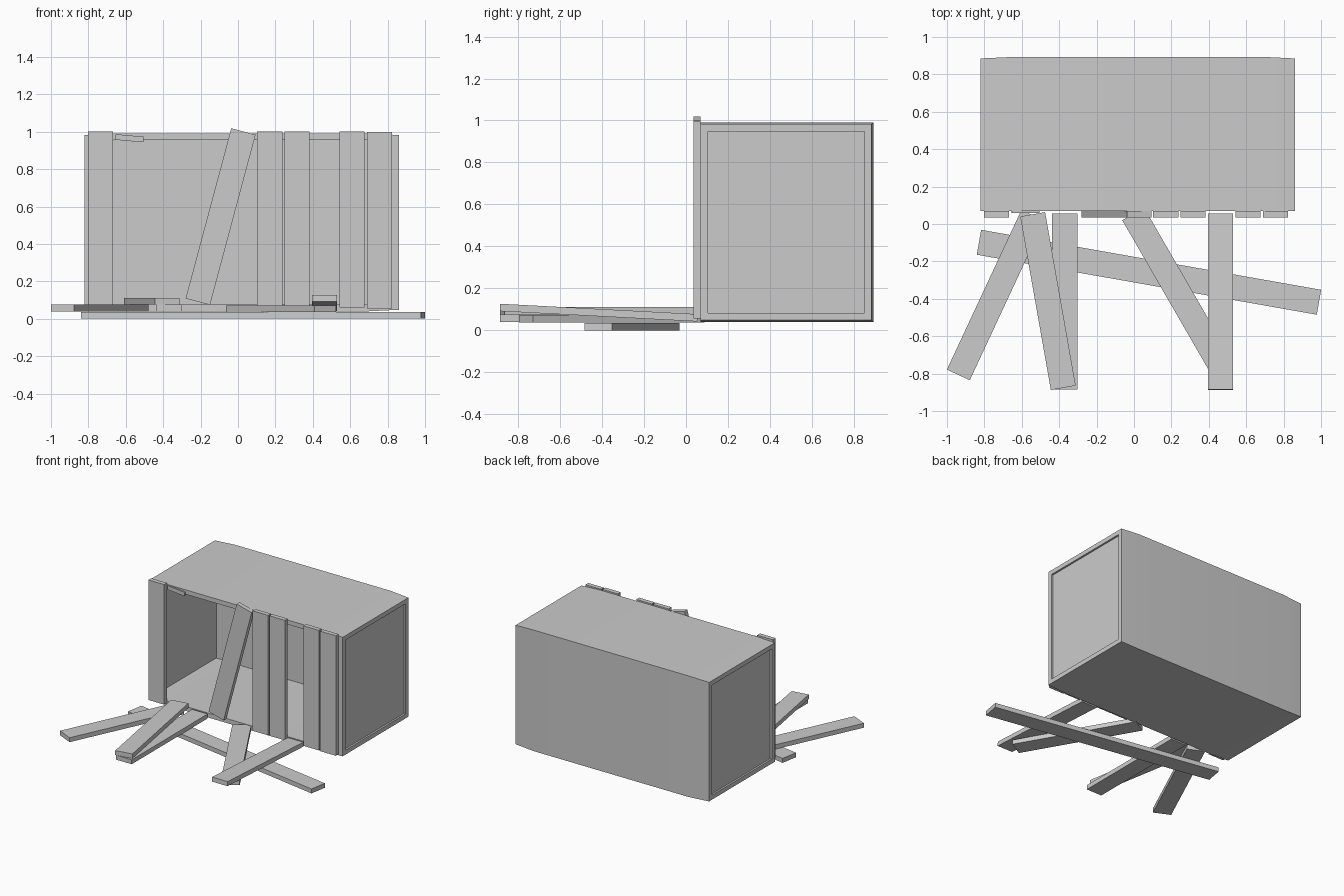
import bpy, bmesh
from math import radians

if "Cube" in bpy.data.objects:
    bpy.data.objects.remove(bpy.data.objects["Cube"])

T = 0.035          # board thickness
W, L = 0.135, 0.942  # plank width and length


def box(name, center, size, rot=(0, 0, 0)):
    bm = bmesh.new()
    bmesh.ops.create_cube(bm, size=1)
    bmesh.ops.scale(bm, vec=size, verts=bm.verts)
    me = bpy.data.meshes.new(name)
    bm.to_mesh(me)
    bm.free()
    ob = bpy.data.objects.new(name, me)
    ob.location = center
    ob.rotation_euler = [radians(a) for a in rot]
    bpy.context.collection.objects.link(ob)
    return ob


# Crate body: C-shaped section (floor, back, roof) lofted along x, bowed slightly
def section(x, back, low, high):
    f = 0.07
    return [(x, f, low), (x, back, low), (x, back, high), (x, f, high),
            (x, f, high - T), (x, back - T, high - T),
            (x, back - T, low + T), (x, f, low + T)]


bm = bmesh.new()
rings = [[bm.verts.new(p) for p in section(*s)] for s in (
    (-0.82, 0.885, 0.048, 0.982), (-0.65, 0.893, 0.04, 0.99),
    (0.70, 0.893, 0.04, 0.99), (0.86, 0.885, 0.048, 0.982))]
for a, b in zip(rings, rings[1:]):
    for i in range(8):
        j = (i + 1) % 8
        bm.faces.new((a[i], a[j], b[j], b[i]))
bm.faces.new(rings[0])
bm.faces.new(rings[-1])
bmesh.ops.recalc_face_normals(bm, faces=bm.faces)
me = bpy.data.meshes.new("crate_body")
bm.to_mesh(me)
bm.free()
body = bpy.data.objects.new("crate_body", me)
bpy.context.collection.objects.link(body)
bpy.context.view_layer.objects.active = body
body.select_set(True)
bpy.ops.object.shade_smooth_by_angle(angle=radians(30))

# Recessed end panels and the front corner posts
for side, x, s in (("left", -0.82, 1), ("right", 0.86, -1)):
    box(side + "_end_panel", (x + s * 0.025, 0.475, 0.515), (0.02, 0.76, 0.88))
    box(side + "_front_post", (x + s * 0.06, 0.07 + T / 2, 0.515), (0.12, T, 0.925))

# Splinter left under the roof edge
box("roof_splinter", (-0.58, 0.065, 0.965), (0.15, 0.012, 0.03), (0, 5, 0))

# Upright front planks
for i, (x, z) in enumerate(((-0.735, 0.53), (0.17, 0.53), (0.315, 0.53),
                            (0.61, 0.53), (0.757, 0.527))):
    box(f"front_plank_{i + 1}", (x, 0.0525, z), (W, T, L))
box("leaning_plank", (-0.093, 0.0525, 0.546), (W, T, L), (0, 15, 0))

# Fallen planks: long one on the ground, the rest resting across it
box("long_fallen_plank", (0.08, -0.258, T / 2), (1.846, W, T), (0, 0, -10))
fallen = (((-0.74, -0.38, 0.0575), (0, 0, -25)),
          ((-0.37, -0.415, 0.0575), (0, 0, 0)),
          ((-0.46, -0.412, 0.0925), (0, 0, 10)),
          ((0.231, -0.354, 0.0545), (0, 0, 30)),
          ((0.4625, -0.416, 0.084), (-3, 0, 0)))
for i, (c, r) in enumerate(fallen):
    box(f"fallen_plank_{i + 1}", c, (W, L, T), r)
